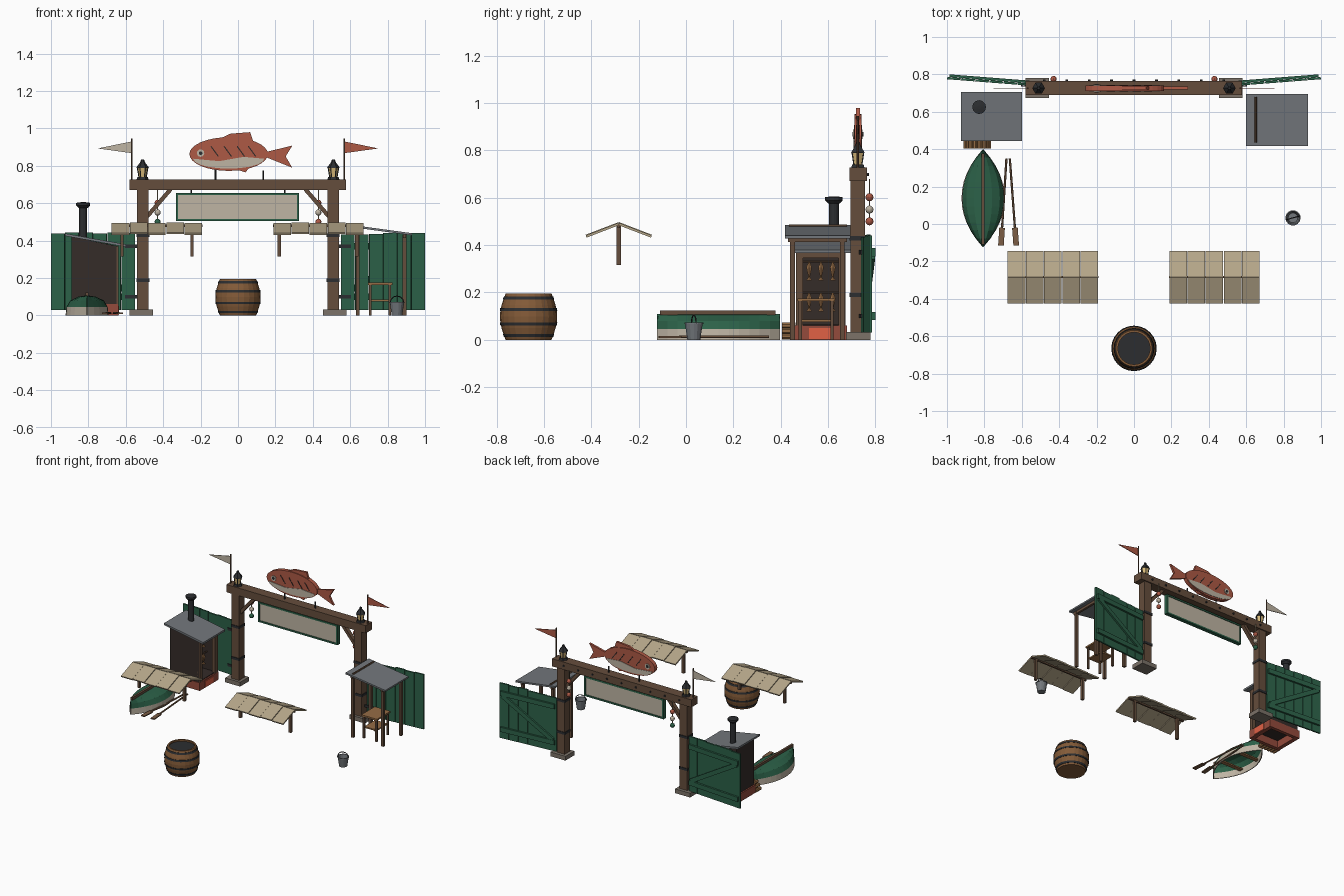
import bpy, bmesh, math, random
from mathutils import Vector, Matrix

if "Cube" in bpy.data.objects:
    bpy.data.objects.remove(bpy.data.objects["Cube"])
random.seed(4)

COL = dict(wood=(.13, .075, .045), dark=(.035, .025, .022), iron=(.025, .027, .03), green=(.025, .12, .065),
           grey=(.17, .185, .2), cream=(.52, .46, .37), red=(.42, .1, .06), canvas=(.46, .38, .25),
           barrel=(.23, .105, .04), stone=(.2, .17, .14), glass=(.7, .5, .2), brick=(.3, .07, .045),
           ember=(.75, .12, .06), plank=(.3, .15, .06), oar=(.2, .11, .06))
MATS = {}
for k, c in COL.items():
    MATS[k] = bpy.data.materials.new(k)
    MATS[k].diffuse_color = (*c, 1)


def finish(name, bm, *mats):
    bmesh.ops.recalc_face_normals(bm, faces=bm.faces)
    me = bpy.data.meshes.new(name)
    bm.to_mesh(me)
    bm.free()
    for m in mats:
        me.materials.append(MATS[m])
    ob = bpy.data.objects.new(name, me)
    bpy.context.collection.objects.link(ob)
    return ob


def box(name, x, y, z, mat):
    bm = bmesh.new()
    bmesh.ops.create_cube(bm, size=1, matrix=Matrix.Translation([(a + b) / 2 for a, b in (x, y, z)])
                          @ Matrix.Diagonal([abs(b - a) for a, b in (x, y, z)] + [1]))
    return finish(name, bm, mat)


def frame(p, q):
    p, q = Vector(p), Vector(q)
    d = (q - p).normalized()
    side = (Vector((0, 1, 0)) if abs(d.z) > .99 else Vector((0, 0, 1)).cross(d)).normalized()
    rot = Matrix((d, side, d.cross(side))).transposed().to_4x4()
    return Matrix.Translation((p + q) / 2) @ rot, (q - p).length


def bar(name, p, q, thick, high, mat):
    m, l = frame(p, q)
    bm = bmesh.new()
    bmesh.ops.create_cube(bm, size=1, matrix=m @ Matrix.Diagonal((l, thick, high, 1)))
    return finish(name, bm, mat)


def rod(name, p, q, r, mat, n=8):
    m, l = frame(p, q)
    bm = bmesh.new()
    bmesh.ops.create_cone(bm, cap_ends=True, segments=n, radius1=r, radius2=r, depth=l,
                          matrix=m @ Matrix.Rotation(math.pi / 2, 4, 'Y'))
    return finish(name, bm, mat)


def prism(name, pts, y0, y1, mat):
    bm = bmesh.new()
    f = bm.faces.new([bm.verts.new((x, y0, z)) for x, z in pts])
    ext = bmesh.ops.extrude_face_region(bm, geom=[f], use_keep_orig=True)['geom']
    bmesh.ops.translate(bm, vec=(0, y1 - y0, 0), verts=[v for v in ext if isinstance(v, bmesh.types.BMVert)])
    return finish(name, bm, mat)


def lathe(name, prof, cx, cy, mat, n=12):
    bm = bmesh.new()
    rings = [[bm.verts.new((cx + r * math.cos(2 * math.pi * i / n), cy + r * math.sin(2 * math.pi * i / n), z))
              for i in range(n)] for r, z in prof]
    for a, b in zip(rings, rings[1:]):
        for i in range(n):
            bm.faces.new((a[i], a[(i + 1) % n], b[(i + 1) % n], b[i]))
    bm.faces.new(rings[0])
    bm.faces.new(rings[-1])
    return finish(name, bm, mat)


# gateway
G = .726
box("gate_beam", (-.58, .577), (.69, .765), (.67, .727), "wood")
for i in range(9):
    x = -.48 + i * .12
    rod("beam_peg", (x, .76, .698), (x, .772, .698), .007, "iron", 6)
for s in (-1, 1):
    box("post_base", (s * .455, s * .58), (.675, .78), (0, .032), "stone")
    box("gate_post", (s * .478, s * .54), (.695, .757), (.03, .68), "wood")
    for z in (.18, .42):
        box("post_band", (s * .474, s * .544), (.691, .761), (z, z + .018), "iron")
    bar("gate_brace", (s * .485, G, .53), (s * .36, G, .675), .03, .022, "wood")
    # lanterns
    lathe("lantern_base", [(.032, .727), (.028, .74)], s * .51, G, "iron", 6)
    lathe("lantern_glass", [(.018, .74), (.027, .79)], s * .51, G, "glass", 6)
    lathe("lantern_cap", [(.034, .788), (.03, .796), (.012, .82), (.008, .835)], s * .51, G, "iron", 6)
    for i in range(6):
        c, n = math.cos(i * math.pi / 3), math.sin(i * math.pi / 3)
        rod("lantern_bar", (s * .51 + .019 * c, G + .019 * n, .738), (s * .51 + .028 * c, G + .028 * n, .79), .003, "iron", 4)
    # pennants
    rod("flag_pole", (s * .569, G, .72), (s * .569, G, .945), .005, "wood", 6)
    prism("pennant", [(s * .57, .93), (s * .75, .893), (s * .57, .868)], G - .002, G + .002, "cream" if s < 0 else "red")
    # hanging floats
    rod("float_rope", (s * .43, .775, .68), (s * .43, .775, .485), .003, "canvas", 5)
    for i, z in enumerate((.602, .55, .5)):
        bm = bmesh.new()
        bmesh.ops.create_uvsphere(bm, u_segments=10, v_segments=6, radius=.017, matrix=Matrix.Translation((s * .43, .775, z)))
        finish("float", bm, ("red", "cream", "red" if s > 0 else "green")[i])
    # plank leaves with back bracing
    A, B = Vector((s * .55, .745, 0)), Vector((s, .78, 0))
    back = Vector((0, .014, 0))
    for i in range(6):
        top = .445 - random.random() * .014
        zc = Vector((0, 0, (.03 + top) / 2))
        bar("leaf_plank", A.lerp(B, (i + .02) / 6) + zc, A.lerp(B, (i + .98) / 6) + zc, .012, top - .03, "green")
    at = lambda t, z: A.lerp(B, t) + back + Vector((0, 0, z))
    for z in (.1, .37):
        bar("leaf_rail", at(.02, z), at(.97, z), .014, .035, "green")
        bar("leaf_hinge", at(-.04, z) - back * 1.7, at(.12, z) - back * 1.7, .006, .018, "iron")
    bar("leaf_diagonal", at(.05, .115), at(.94, .355), .013, .032, "green")

# sign board
box("sign_panel", (-.325, .32), (G - .009, G + .009), (.51, .65), "cream")
for z in (.505, .643):
    box("sign_frame_rail", (-.332, .327), (G - .014, G + .014), (z, z + .012), "green")
for x in (-.332, .315):
    box("sign_frame_side", (x, x + .012), (G - .014, G + .014), (.505, .655), "green")
for x in (-.25, .25):
    rod("sign_hanger", (x, G, .65), (x, G, .68), .004, "iron", 6)

# fish figure
F = lambda t: (-.05 + .21 * math.cos(t), .863 + .09 * math.sin(t))
prism("fish_body", [F(i * math.pi / 16) for i in range(32)], G - .015, G + .015, "red")
prism("fish_belly", [(-.05 + .19 * math.cos(t), .838 + .053 * math.sin(t)) for t in
      [math.pi + i * math.pi / 10 for i in range(11)]] + [(.03, .848), (-.1, .825)], G - .018, G + .018, "cream")
prism("fish_tail", [(.145, .873), (.29, .908), (.255, .85), (.29, .79), (.145, .848)], G - .008, G + .008, "red")
prism("fish_back_fin", [(-.11, .94), (-.04, .972), (.065, .98), (.085, .92)], G - .008, G + .008, "red")
prism("fish_lower_fin", [(-.04, .79), (.06, .79), (.04, .765)], G - .008, G + .008, "red")
rod("fish_eye", (-.2, G - .02, .868), (-.2, G + .02, .868), .02, "cream", 12)
rod("fish_pupil", (-.2, G - .023, .868), (-.2, G + .023, .868), .01, "iron", 10)
for x in (-.13, -.06, .01, .07):
    bar("fish_rib", (x - .015, G, .905), (x + .025, G, .85), .034, .006, "dark")
for x in (-.12, .135):
    rod("fish_stand", (x, G, .72), (x, G, .82 if x < 0 else .775), .005, "iron", 6)

# smokehouse, open towards the right
for n, pts in (("base_left", (-.9, -.87)), ("base_right", (-.67, -.64))):
    box("brick_" + n, pts, (.46, .68), (0, .06), "brick")
for y in (.46, .655):
    box("brick_base_side", (-.9, -.64), (y, y + .025), (0, .06), "brick")
box("smokehouse_floor", (-.89, -.65), (.47, .67), (.055, .065), "dark")
box("fire_door", (-.645, -.635), (.52, .615), (.004, .05), "ember")
wall = [(-.89, .06), (-.65, .06), (-.65, .372), (-.89, .42)]
for n, y in (("front", .465), ("back", .66)):
    prism("smokehouse_%s_wall" % n, wall, y, y + .014, "dark")
box("smokehouse_left_wall", (-.89, -.876), (.465, .674), (.06, .42), "dark")
for y in (.465, .644):
    box("door_jamb", (-.665, -.64), (y, y + .03), (.06, .37), "wood")
box("door_lintel", (-.665, -.64), (.465, .674), (.345, .372), "wood")
prism("smokehouse_roof", [(-.925, .425), (-.6, .366), (-.6, .38), (-.925, .439)], .443, .705, "grey")
lathe("chimney", [(.022, .41), (.022, .58)], -.828, .625, "iron")
lathe("chimney_cap", [(.024, .575), (.037, .588), (.037, .602), (.01, .606)], -.828, .625, "iron")
for z in (.33, .2):
    for x in (-.82, -.72):
        rod("smoking_rod", (x, .475, z), (x, .665, z), .005, "wood", 6)
        for y in (.52, .57, .62):
            lathe("hanging_fish", [(.003, z), (.013, z - .025), (.004, z - .065), (.013, z - .08)], x, y, "plank", 6)

# firewood
for r in range(3):
    for i in range(6 - r):
        x = -.9 + (i + r / 2) * .025
        rod("firewood_log", (x, .405, .014 + r * .023), (x, .462, .014 + r * .023), .0125, "plank", 7)

# open shelter with work table
prism("shelter_roof", [(.6, .473), (.93, .428), (.93, .44), (.6, .485)], .418, .695, "grey")
rod("roof_batten", (.65, .435, .481), (.65, .68, .481), .007, "wood", 6)
for x, top in ((.64, .468), (.89, .434)):
    for y in (.45, .66):
        box("shelter_post", (x - .01, x + .01), (y - .01, y + .01), (0, top), "wood")
    box("shelter_header", (x - .008, x + .008), (.43, .68), (top - .02, top), "wood")
box("table_top", (.695, .825), (.47, .63), (.163, .175), "plank")
box("table_shelf", (.71, .81), (.485, .615), (.075, .085), "plank")
for x in (.708, .812):
    for y in (.483, .617):
        box("table_leg", (x - .007, x + .007), (y - .007, y + .007), (0, .165), "wood")

# overturned rowing boat
bm = bmesh.new()
half = [(1, 0), (.96, .045), (.78, .08), (.42, .1)]
sec = half + [(0, .108)] + [(-a, z) for a, z in reversed(half)]
rows = []
for i in range(13):
    t = -1 + i / 6
    w = .003 + .112 * (1 - abs(t) ** 2.1)
    rows.append([bm.verts.new((-.807 + a * w, .138 + .26 * t, z)) for a, z in sec])
for a, b in zip(rows, rows[1:]):
    for i in range(8):
        bm.faces.new((a[i], a[i + 1], b[i + 1], b[i])).material_index = int(i in (0, 7))
hull = finish("boat_hull", bm, "green", "cream")
hull.modifiers.new("shell", 'SOLIDIFY').thickness = .006
box("boat_keel", (-.815, -.799), (-.11, .378), (.104, .124), "wood")
for y in (.05, .22):
    box("boat_seat", (-.9, -.715), (y, y + .03), (.02, .03), "plank")
for p, q in (((-.682, .35, .012), (-.706, -.03, .012)), ((-.664, .35, .012), (-.636, -.03, .012))):
    rod("oar_shaft", p, q, .006, "oar", 6)
    d = (Vector(q) - Vector(p)).normalized()
    bar("oar_blade", Vector(q) - d * .01, Vector(q) + d * .085, .03, .008, "oar")

# market canopies
for x0, x1, posts in ((-.677, -.19, (-.62, -.246)), (.188, .672, (.22, .635))):
    step = (x1 - x0) / 5
    for side in (-1, 1):
        for i in range(5):
            xc, dz = x0 + (i + .5) * step, (i % 2) * .003
            bar("canopy_board", (xc, -.284, .489 + dz), (xc, -.284 + side * .138, .436 + dz), step - .003, .01, "canvas")
    box("canopy_ridge", (x0, x1), (-.29, -.278), (.473, .486), "wood")
    for x in posts:
        box("canopy_post", (x - .009, x + .009), (-.293, -.275), (.315, .485), "wood")

# barrel
prof = [(.097 + .024 * math.sin(math.pi * i / 8), .195 * i / 8) for i in range(9)]
lathe("barrel_body", prof + [(.086, .195), (.09, .1), (.085, .04)], 0, -.665, "barrel", 24)
lathe("barrel_inside", [(.0895, .05), (.0895, .1)], 0, -.665, "dark", 24)
for z in (.012, .06, .122, .17):
    r = lambda h: .0995 + .024 * math.sin(math.pi * h / .195)
    lathe("barrel_hoop", [(r(z), z), (r(z + .013), z + .013)], 0, -.665, "iron", 24)

# bucket
lathe("bucket", [(.028, 0), (.038, .066), (.041, .066), (.041, .072), (.035, .072), (.026, .008)], .85, .033, "grey", 14)
arc = [(.85 + .037 * math.cos(t), .033 + .01 * math.cos(t), .066 + .038 * math.sin(t))
       for t in [i * math.pi / 8 for i in range(9)]]
for p, q in zip(arc, arc[1:]):
    rod("bucket_handle", p, q, .003, "iron", 6)

for m in bpy.data.materials:
    if m.users and not m.is_grease_pencil:
        m.use_nodes = True
        m.node_tree.nodes["Principled BSDF"].inputs["Base Color"].default_value = m.diffuse_color
